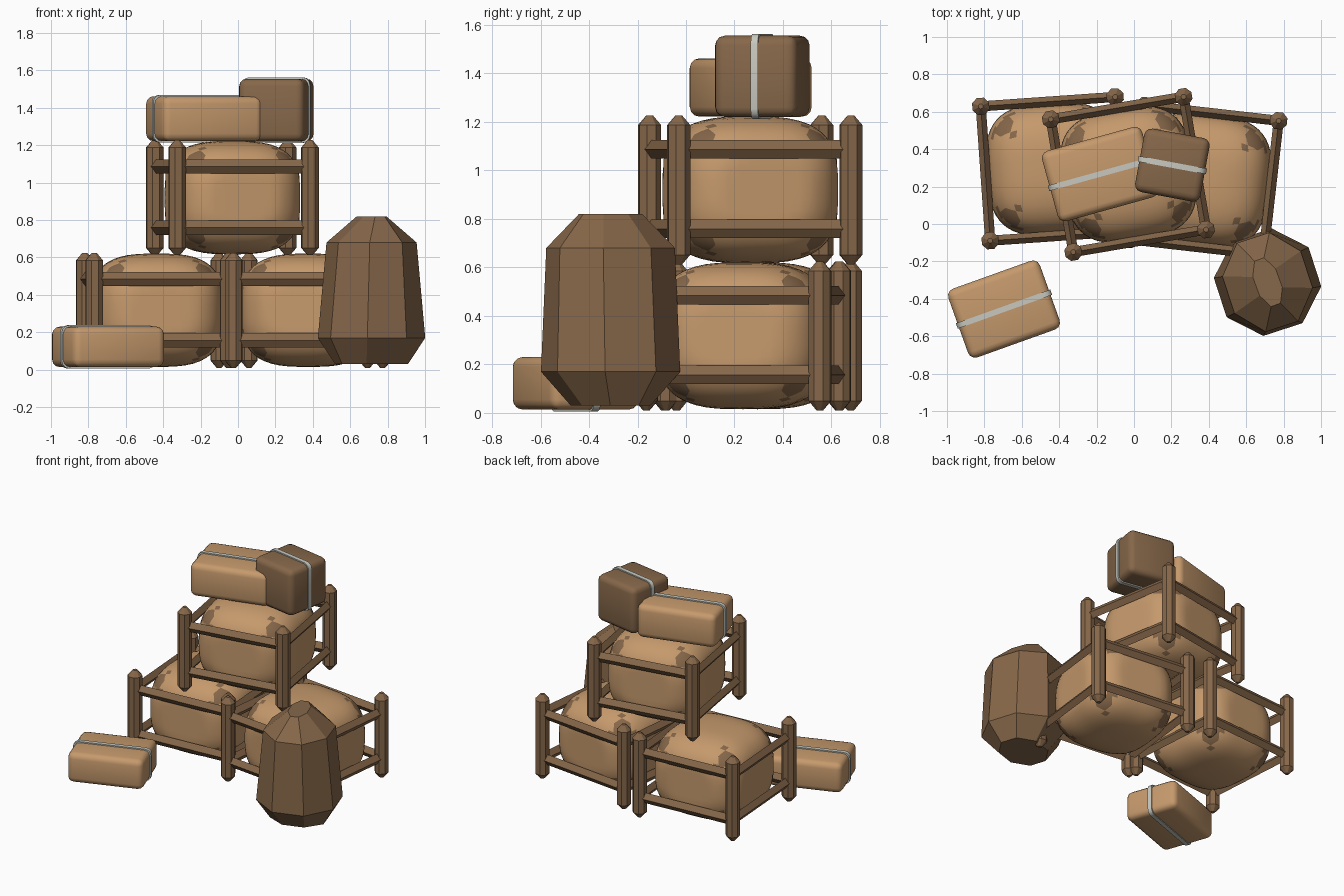
import bpy
import bmesh
from math import radians, cos, sin, pi
from mathutils import Matrix, Vector

old = bpy.data.objects.get("Cube")
if old:
    bpy.data.objects.remove(old)


def material(name, rgb):
    m = bpy.data.materials.new(name)
    m.use_nodes = True
    m.diffuse_color = (*rgb, 1)
    m.node_tree.nodes["Principled BSDF"].inputs["Base Color"].default_value = (*rgb, 1)
    return m


TAN = material("tan_cloth", (0.56, 0.32, 0.15))
BROWN = material("brown_wood", (0.24, 0.137, 0.068))
GREY = material("grey_strap", (0.58, 0.58, 0.53))


def finish(name, bm, mats, loc=(0, 0, 0), turn=0, smooth=None):
    bmesh.ops.recalc_face_normals(bm, faces=bm.faces[:])
    me = bpy.data.meshes.new(name)
    bm.to_mesh(me)
    bm.free()
    for m in mats:
        me.materials.append(m)
    ob = bpy.data.objects.new(name, me)
    bpy.context.collection.objects.link(ob)
    ob.location = loc
    ob.rotation_euler.z = radians(turn)
    if smooth:
        bpy.ops.object.select_all(action="DESELECT")
        ob.select_set(True)
        bpy.context.view_layer.objects.active = ob
        bpy.ops.object.shade_smooth_by_angle(angle=radians(smooth))
    return ob


def loft(bm, rings):
    """Skin a stack of point rings and cap both ends."""
    loops = [[bm.verts.new(p) for p in ring] for ring in rings]
    n = len(loops[0])
    for a, b in zip(loops, loops[1:]):
        for i in range(n):
            j = (i + 1) % n
            bm.faces.new((a[i], a[j], b[j], b[i]))
    bm.faces.new(loops[0])
    bm.faces.new(loops[-1])


def ring(cx, cy, z, rx, ry, sides=8, turn=0.0):
    pts = []
    for i in range(sides):
        a = 2 * pi * i / sides + pi / sides
        x, y = rx * cos(a), ry * sin(a)
        t = radians(turn)
        pts.append((cx + x * cos(t) - y * sin(t), cy + x * sin(t) + y * cos(t), z))
    return pts


HALF = 0.36
CORNERS = [(-HALF, -HALF), (HALF, -HALF), (HALF, HALF), (-HALF, HALF)]


def crate(prefix, loc, turn):
    # corner posts with pointed ends
    bm = bmesh.new()
    for x, y in CORNERS:
        loft(bm, [ring(x, y, z, r, r) for z, r in
                  ((0, 0.014), (0.04, 0.049), (0.575, 0.049), (0.615, 0.014))])
    finish(prefix + "_posts", bm, [BROWN], loc, turn)

    # diamond section rails
    bm = bmesh.new()
    for z in (0.147, 0.475):
        for i, start in enumerate(CORNERS):
            end = CORNERS[(i + 1) % 4]
            along = Vector((end[0] - start[0], end[1] - start[1], 0)).normalized()
            side = along.cross(Vector((0, 0, 1)))
            section = [side * 0.027, Vector((0, 0, 0.038)), -side * 0.027, Vector((0, 0, -0.038))]
            loft(bm, [[Vector((x, y, z)) + s for s in section] for x, y in (start, end)])
    finish(prefix + "_rails", bm, [BROWN], loc, turn)

    # bulging sack, flattened where it presses against the sides
    bm = bmesh.new()
    bmesh.ops.create_cube(bm, size=2)
    bmesh.ops.subdivide_edges(bm, edges=bm.edges[:], cuts=13, use_grid_fill=True)
    for v in bm.verts:
        k = sum(abs(c) ** 3 for c in v.co) ** (1 / 3)
        p = v.co / k
        v.co = (max(-0.338, min(0.338, p.x * 0.355)),
                max(-0.338, min(0.338, p.y * 0.355)), 0.308 + p.z * 0.303)
    # dark cloth on the top and bottom corners
    for f in bm.faces:
        c = f.calc_center_median()
        if min(abs(c.x), abs(c.y)) > 0.19 and abs(c.z - 0.308) > 0.16:
            f.material_index = 1
    finish(prefix + "_sack", bm, [TAN, BROWN], loc, turn, 30)


crate("left_crate", (-0.435, 0.295, 0.01), 4)
crate("right_crate", (0.375, 0.235, 0.01), -6.5)
crate("top_crate", (-0.03, 0.265, 0.612), 9.6)


def parcel(name, loc, size, turn, mat):
    # rounded block
    bm = bmesh.new()
    bmesh.ops.create_cube(bm, size=1, matrix=Matrix.Diagonal((*size, 1)))
    bmesh.ops.bevel(bm, geom=bm.edges[:], offset=0.04, segments=3, profile=0.5, affect="EDGES")
    finish(name, bm, [mat], loc, turn, 35)

    # strap round the long way
    bm = bmesh.new()
    outer = (size[0] + 0.016, 0.03, size[2] + 0.016)
    bmesh.ops.create_cube(bm, size=1, matrix=Matrix.Diagonal((*outer, 1)))
    edges = [e for e in bm.edges if abs(e.verts[0].co.y - e.verts[1].co.y) > 0.01]
    bmesh.ops.bevel(bm, geom=edges, offset=0.042, segments=3, profile=0.5, affect="EDGES")
    finish(name + "_strap", bm, [GREY], loc, turn, 35)


parcel("ground_parcel", (-0.695, -0.455, 0.122), (0.52, 0.39, 0.216), 19.7, TAN)
parcel("long_parcel", (-0.182, 0.267, 1.342), (0.555, 0.39, 0.24), 15.5, TAN)
parcel("square_parcel", (0.205, 0.315, 1.388), (0.355, 0.345, 0.335), -10.5, BROWN)

# faceted bundle standing in front
bm = bmesh.new()
loft(bm, [ring(0, 0, z, rx, ry, 8, t) for z, rx, ry, t in
          ((0.03, 0.2, 0.16, 18), (0.17, 0.288, 0.288, 18),
           (0.68, 0.238, 0.27, 18), (0.82, 0.07, 0.14, 20))])
finish("faceted_bundle", bm, [BROWN], (0.714, -0.311, 0))
